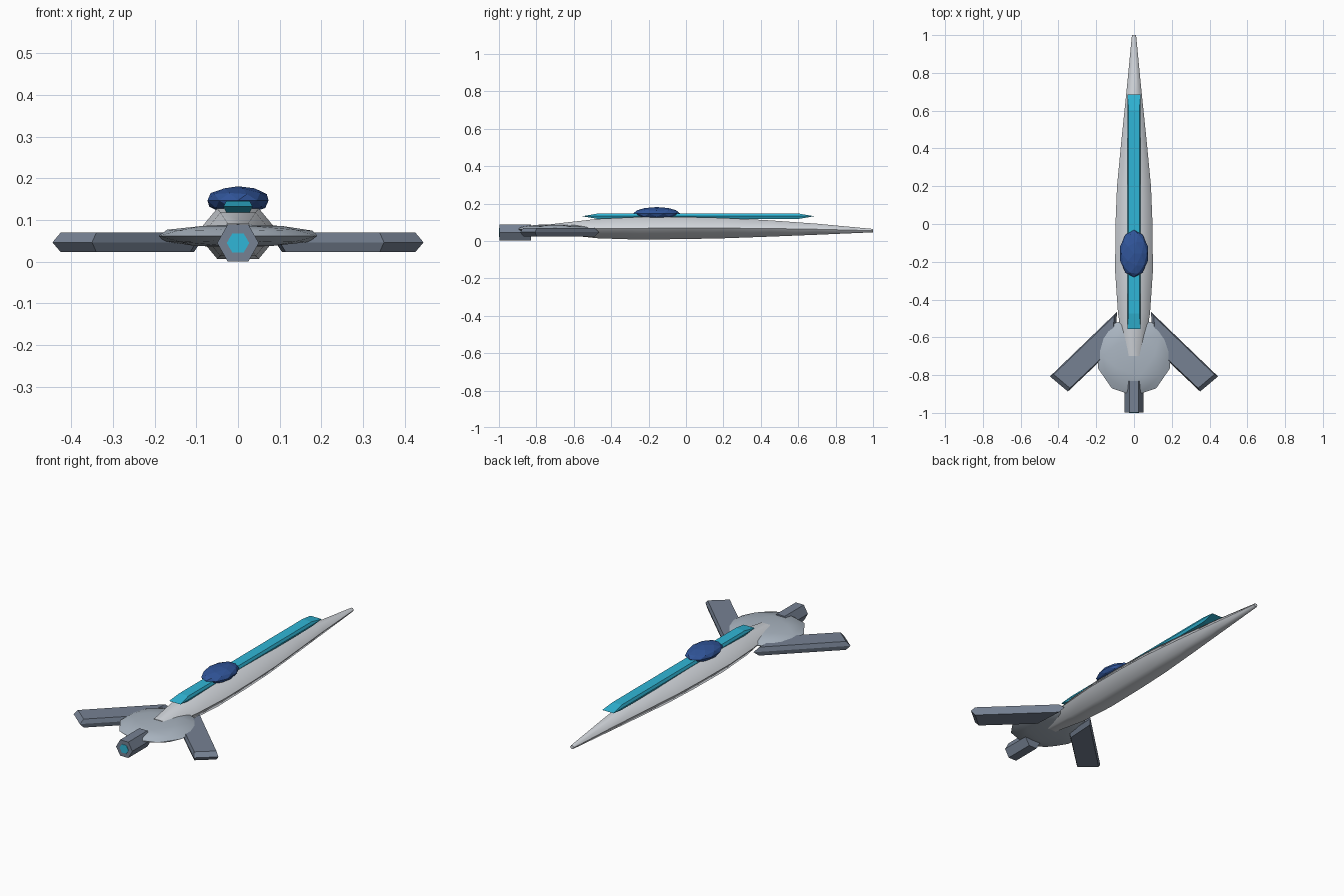
import bpy, bmesh, math
from mathutils import Matrix

if "Cube" in bpy.data.objects:
    bpy.data.objects.remove(bpy.data.objects["Cube"])


def material(name, rgb):
    m = bpy.data.materials.new(name)
    m.diffuse_color = (*rgb, 1)
    m.use_nodes = True
    m.node_tree.nodes["Principled BSDF"].inputs["Base Color"].default_value = m.diffuse_color
    return m


PALE = material("pale_hull", (0.66, 0.69, 0.73))
DISC = material("light_steel", (0.40, 0.46, 0.53))
STEEL = material("steel", (0.18, 0.22, 0.29))
BLUE = material("blue_glass", (0.03, 0.09, 0.32))
CYAN = material("cyan", (0.03, 0.47, 0.68))


def finish(name, bm, mat, smooth=None):
    bmesh.ops.recalc_face_normals(bm, faces=bm.faces)
    me = bpy.data.meshes.new(name)
    bm.to_mesh(me)
    bm.free()
    me.materials.append(mat)
    ob = bpy.data.objects.new(name, me)
    bpy.context.collection.objects.link(ob)
    if smooth:
        bpy.ops.object.select_all(action='DESELECT')
        ob.select_set(True)
        bpy.context.view_layer.objects.active = ob
        bpy.ops.object.shade_smooth_by_angle(angle=math.radians(smooth))
    return ob


def loft(name, rings, mat, smooth=None):
    """Skin a list of equal-length point rings and cap both ends."""
    bm = bmesh.new()
    vs = [[bm.verts.new(p) for p in r] for r in rings]
    n = len(vs[0])
    for a, b in zip(vs, vs[1:]):
        for i in range(n):
            j = (i + 1) % n
            bm.faces.new((a[i], a[j], b[j], b[i]))
    bm.faces.new(vs[0])
    bm.faces.new(vs[-1])
    return finish(name, bm, mat, smooth)


def hex_ring(y, w, bottom, top):
    mid, h = (bottom + top) / 2, (top - bottom) / 2
    return [(w * math.cos(k * math.pi / 3), y,
             mid + h * math.sin(k * math.pi / 3) / math.sin(math.pi / 3)) for k in range(6)]


def slab(name, outline, z0, z1, sx, sy, mat):
    """Flat plate whose rim comes to an edge at mid height."""
    cx = sum(p[0] for p in outline) / len(outline)
    cy = sum(p[1] for p in outline) / len(outline)
    inset = [(cx + (x - cx) * sx, cy + (y - cy) * sy) for x, y in outline]
    return loft(name, [[(x, y, z0) for x, y in inset],
                       [(x, y, (z0 + z1) / 2) for x, y in outline],
                       [(x, y, z1) for x, y in inset]], mat)


def ellipsoid(name, centre, size, mat, smooth=None):
    bm = bmesh.new()
    bmesh.ops.create_icosphere(bm, subdivisions=2, radius=1,
                               matrix=Matrix.Translation(centre) @ Matrix.Diagonal((*size, 1)))
    return finish(name, bm, mat, smooth)


# Long six-sided hull: y, half width, bottom, top
stations = [(-0.70, 0.050, 0.038, 0.092), (-0.47, 0.085, 0.014, 0.118),
            (-0.25, 0.100, 0.007, 0.128), (0.00, 0.098, 0.010, 0.128),
            (0.20, 0.090, 0.014, 0.123), (0.45, 0.066, 0.023, 0.110),
            (0.70, 0.040, 0.033, 0.092), (1.00, 0.011, 0.046, 0.064)]
loft("hull", [hex_ring(*s) for s in stations], PALE, 60)

# Spine strip and canopy on top
slab("spine_strip", [(-0.035, -0.555), (0.035, -0.555), (0.035, 0.685), (-0.035, 0.685)],
     0.118, 0.146, 0.8, 0.87, CYAN)
ellipsoid("canopy", (0, -0.157, 0.147), (0.077, 0.125, 0.034), BLUE)

# Rear disc
ellipsoid("rear_disc", (0, -0.70, 0.062), (0.20, 0.21, 0.028), DISC, 40)

# Swept wings
wing = [(0.09, -0.465), (0.445, -0.807), (0.35, -0.887), (0.10, -0.65)]
for side, name in ((1, "right_wing"), (-1, "left_wing")):
    slab(name, [(side * x, y) for x, y in wing], 0.023, 0.07, 0.9, 0.9, STEEL)

# Engine and its glowing outlet
loft("engine", [hex_ring(y, 0.05, 0.001, 0.089) for y in (-0.998, -0.83)], STEEL)
loft("engine_glow", [hex_ring(y, 0.027, 0.022, 0.068) for y in (-1.0, -0.98)], CYAN)
